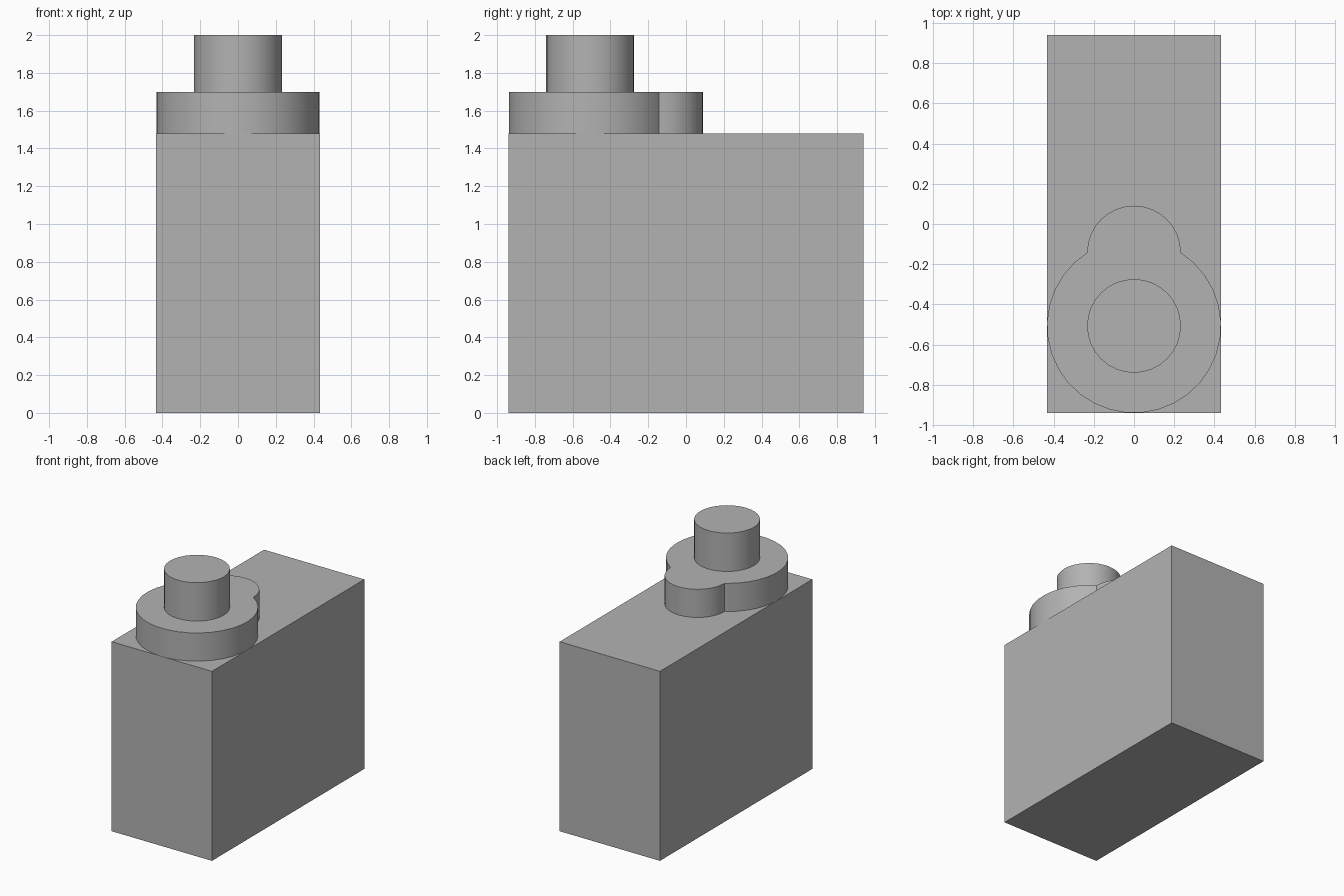
import bpy
import bmesh
import math

cube = bpy.data.objects.get("Cube")
if cube:
    bpy.data.objects.remove(cube, do_unlink=True)

HALF_W, HALF_D = 0.433, 0.94
BODY_TOP, COLLAR_TOP, POST_TOP = 1.48, 1.70, 2.0
DISC_Y, LOBE_R = -0.507, 0.233

grey = bpy.data.materials.new("plain_grey")
grey.use_nodes = True
colour = (0.45, 0.45, 0.45, 1)
grey.diffuse_color = colour
grey.node_tree.nodes["Principled BSDF"].inputs["Base Color"].default_value = colour


def arc(cy, r, start, end, steps):
    """Points along an arc centred on x = 0."""
    angles = [start + (end - start) * i / steps for i in range(steps + 1)]
    return [(r * math.cos(a), cy + r * math.sin(a)) for a in angles]


def prism(name, outline, bottom, top):
    """Closed upright solid with the given outline."""
    bm = bmesh.new()
    base = bm.faces.new([bm.verts.new((x, y, bottom)) for x, y in outline])
    result = bmesh.ops.extrude_face_region(bm, geom=[base], use_keep_orig=True)
    moved = [v for v in result["geom"] if isinstance(v, bmesh.types.BMVert)]
    bmesh.ops.translate(bm, verts=moved, vec=(0, 0, top - bottom))
    bmesh.ops.recalc_face_normals(bm, faces=bm.faces)
    mesh = bpy.data.meshes.new(name)
    bm.to_mesh(mesh)
    bm.free()
    mesh.materials.append(grey)
    obj = bpy.data.objects.new(name, mesh)
    bpy.context.collection.objects.link(obj)
    bpy.ops.object.select_all(action="DESELECT")
    obj.select_set(True)
    bpy.context.view_layer.objects.active = obj
    bpy.ops.object.shade_smooth_by_angle(angle=math.radians(30))
    return obj


# Rectangular body
prism("body", [(-HALF_W, -HALF_D), (HALF_W, -HALF_D), (HALF_W, HALF_D), (-HALF_W, HALF_D)],
      0, BODY_TOP)

# Keyhole-shaped collar: large disc joined to a half-round lobe at the back
join = math.acos(LOBE_R / HALF_W)
lobe_y = DISC_Y + HALF_W * math.sin(join)
disc = arc(DISC_Y, HALF_W, math.pi - join, 2 * math.pi + join, 27)
lobe = arc(lobe_y, LOBE_R, 0, math.pi, 16)
prism("collar", disc + lobe[1:-1], BODY_TOP, COLLAR_TOP)

# Round post
prism("post", arc(DISC_Y, LOBE_R, 0, 2 * math.pi, 32)[:-1], COLLAR_TOP, POST_TOP)
